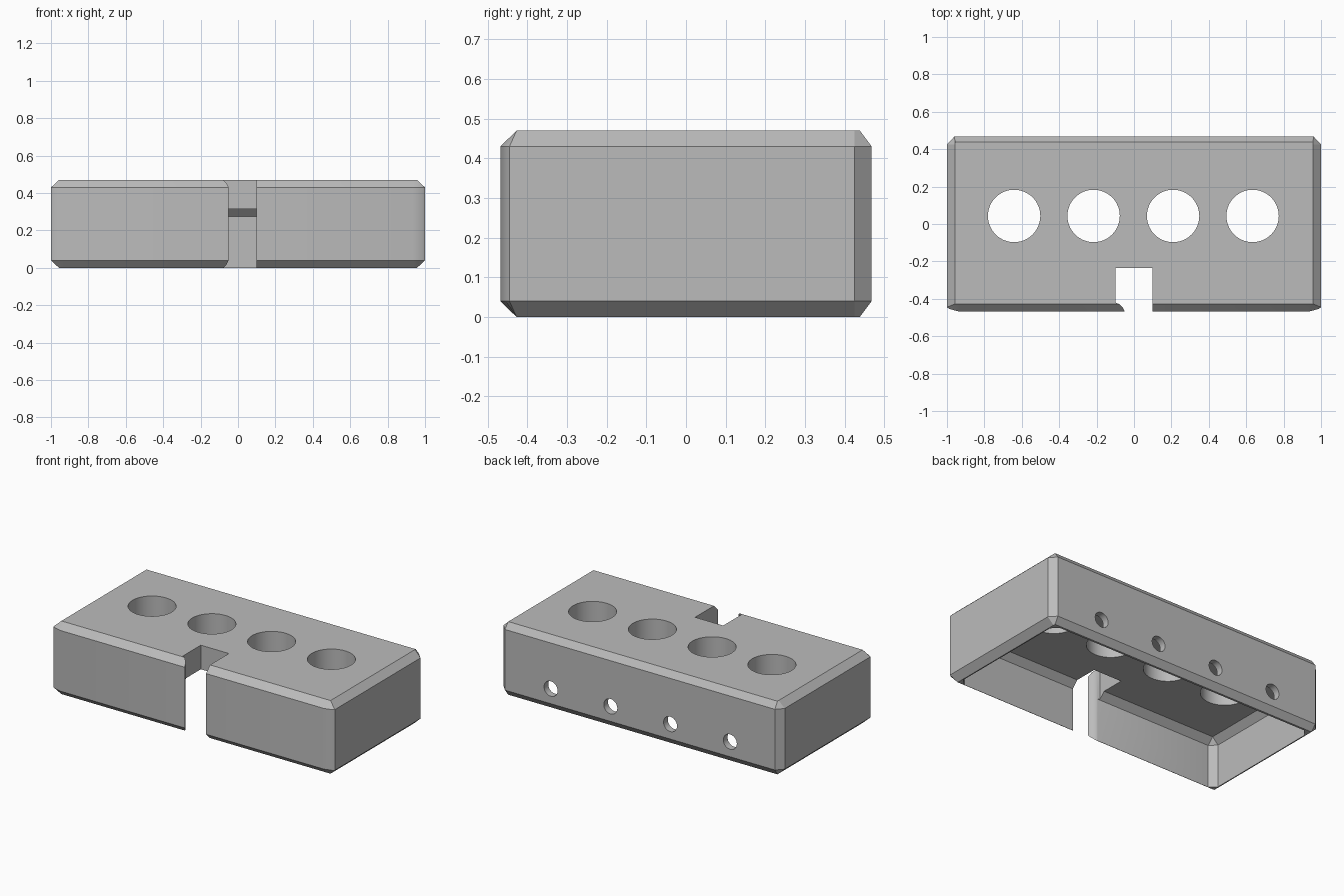
import bpy, bmesh
from mathutils import Matrix

if "Cube" in bpy.data.objects:
    bpy.data.objects.remove(bpy.data.objects["Cube"])

grey = bpy.data.materials.new("plain_grey")
grey.use_nodes = True
colour = (0.5, 0.5, 0.5, 1)
grey.diffuse_color = colour
grey.node_tree.nodes["Principled BSDF"].inputs["Base Color"].default_value = colour


def finish(name, bm):
    bmesh.ops.recalc_face_normals(bm, faces=bm.faces)
    mesh = bpy.data.meshes.new(name)
    bm.to_mesh(mesh)
    bm.free()
    mesh.materials.append(grey)
    obj = bpy.data.objects.new(name, mesh)
    bpy.context.collection.objects.link(obj)
    return obj


def stack(name, layers):
    """Closed solid through outlines of equal length, each given as (z, points)."""
    bm = bmesh.new()
    rings = [[bm.verts.new((x, y, z)) for x, y in pts] for z, pts in layers]
    n = len(rings[0])
    for low, high in zip(rings, rings[1:]):
        for i in range(n):
            j = (i + 1) % n
            bm.faces.new((low[i], low[j], high[j], high[i]))
    bm.faces.new(rings[0][::-1])
    bm.faces.new(rings[-1])
    bmesh.ops.remove_doubles(bm, verts=bm.verts, dist=0.0005)
    return finish(name, bm)


def mirrored(half):
    """Complete a +x half outline with its mirror image."""
    return half + [(-x, y) for x, y in reversed(half)]


def clamp(pts, x_max, y_min, y_max):
    return [(max(-x_max, min(x_max, x)), max(y_min, min(y_max, y))) for x, y in pts]


def cylinder(name, radius, depth, matrix):
    bm = bmesh.new()
    bmesh.ops.create_cone(bm, cap_ends=True, segments=64, radius1=radius,
                          radius2=radius, depth=depth, matrix=matrix)
    return finish(name, bm)


# Outer body with bevelled edges, chamfered back corners, softer front corners
outline = mirrored([(0.935, -0.468), (0.985, -0.455), (1, -0.445), (1, 0.425), (0.96, 0.468)])
rim = clamp(outline, 0.957, -0.427, 0.438)
body = stack("hollow_block", [(0, rim), (0.04, outline), (0.43, outline), (0.47, rim)])

# Open underside with chamfered corners and ceiling edge
inner = mirrored([(0.91, -0.425), (0.95, -0.385), (0.95, 0.385), (0.91, 0.425)])
ceiling = clamp(inner, 0.91, -0.385, 0.385)
cutters = [stack("cavity_cutter", [(-0.1, inner), (0.275, inner), (0.315, ceiling)])]

# Front slot with a rounded lip on one side
slot = [(-0.1, -0.235), (-0.1, -0.42), (-0.078, -0.428), (-0.062, -0.444),
        (-0.05, -0.468), (-0.05, -0.6), (0.1, -0.6), (0.1, -0.235)]
cutters.append(stack("slot_cutter", [(-0.2, slot), (0.6, slot)]))

# Row of large top holes, each with a small hole behind it in the back wall
for i in range(4):
    x = -0.641 + 0.425 * i
    cutters.append(cylinder("top_hole_cutter", 0.14, 0.4, Matrix.Translation((x, 0.043, 0.45))))
    cutters.append(cylinder("back_hole_cutter", 0.048, 0.2,
                            Matrix.Translation((x, 0.45, 0.136)) @ Matrix.Rotation(1.5708, 4, "X")))

for cutter in cutters:
    cutter.hide_render = True
    cut = body.modifiers.new(cutter.name, "BOOLEAN")
    cut.operation = "DIFFERENCE"
    cut.solver = "EXACT"
    cut.object = cutter

# Apply the cuts and drop the cutters
bpy.context.view_layer.update()
result = bpy.data.meshes.new_from_object(body.evaluated_get(bpy.context.evaluated_depsgraph_get()))
body.modifiers.clear()
body.data = result
for cutter in cutters:
    bpy.data.objects.remove(cutter)

bpy.ops.object.select_all(action="DESELECT")
body.select_set(True)
bpy.context.view_layer.objects.active = body
bpy.ops.object.shade_smooth_by_angle(angle=0.44)
